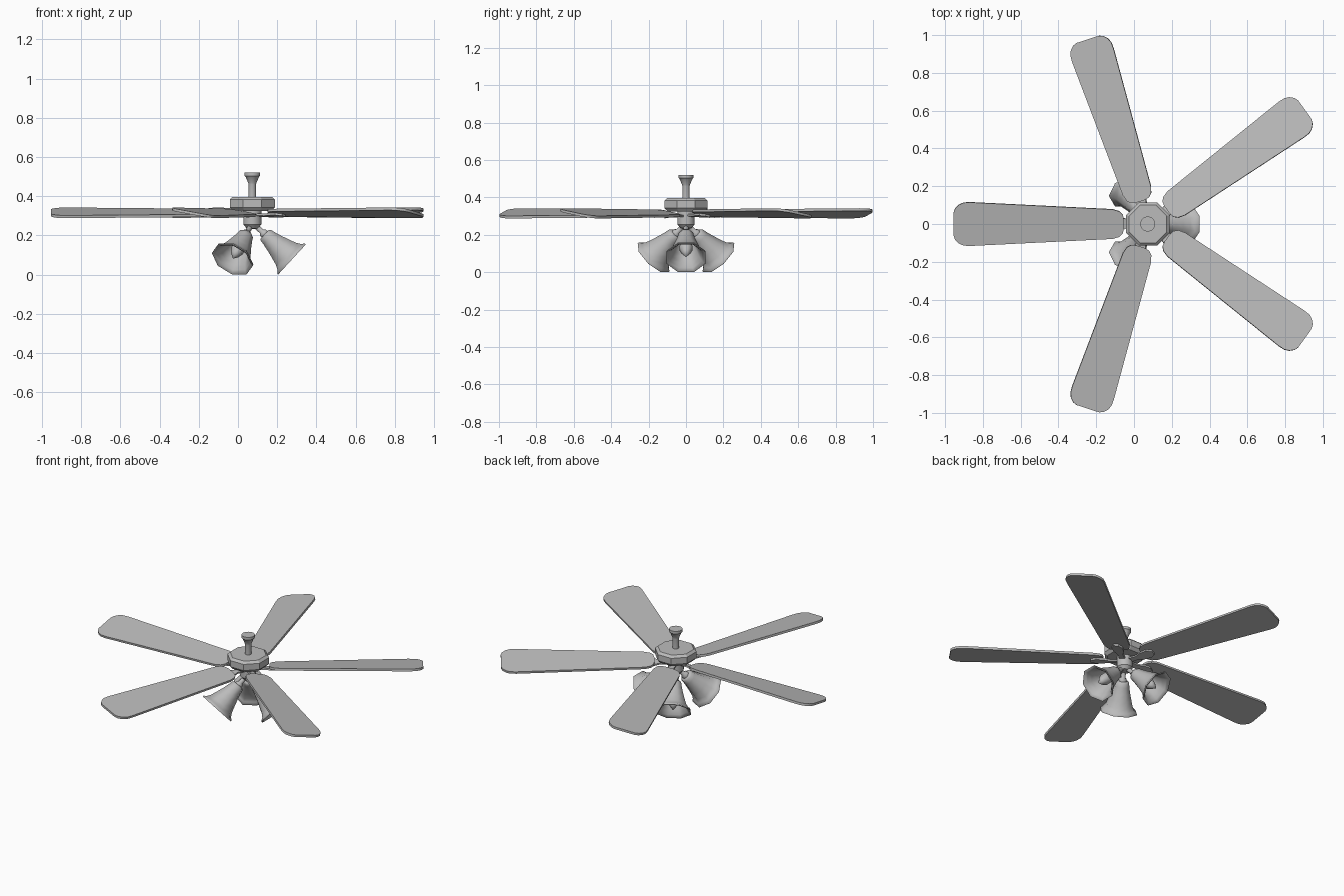
import bpy, bmesh, math
from mathutils import Matrix, Vector

if "Cube" in bpy.data.objects:
    bpy.data.objects.remove(bpy.data.objects["Cube"])

CX = 0.073                      # fan axis position on x
grey = bpy.data.materials.new("light_grey")
grey.diffuse_color = (0.5, 0.5, 0.5, 1)
grey.use_nodes = True
grey.node_tree.nodes["Principled BSDF"].inputs["Base Color"].default_value = grey.diffuse_color


def finish(name, bm, matrix, angle):
    bmesh.ops.remove_doubles(bm, verts=bm.verts, dist=1e-6)
    bmesh.ops.recalc_face_normals(bm, faces=bm.faces)
    me = bpy.data.meshes.new(name)
    bm.to_mesh(me)
    bm.free()
    me.materials.append(grey)
    if angle:
        me.shade_smooth()
        me.set_sharp_from_angle(angle=math.radians(angle))
    ob = bpy.data.objects.new(name, me)
    ob.matrix_world = matrix
    bpy.context.collection.objects.link(ob)
    return ob


def lathe(name, profile, sides, matrix, angle=40):
    """Revolve (flat radius, height) points round local z, flats facing x and y."""
    bm = bmesh.new()
    k = 1 / math.cos(math.pi / sides)
    rings = []
    for r, z in profile:
        if r == 0:
            rings.append([bm.verts.new((0, 0, z))] * sides)
        else:
            rings.append([bm.verts.new((r * k * math.cos((i + .5) * math.tau / sides),
                                        r * k * math.sin((i + .5) * math.tau / sides), z))
                          for i in range(sides)])
    for a, b in zip(rings, rings[1:]):
        for i in range(sides):
            j = (i + 1) % sides
            bm.faces.new(list(dict.fromkeys((a[i], a[j], b[j], b[i]))))
    return finish(name, bm, matrix, angle)


def plate(name, half, z0, z1, matrix):
    """Extrude an outline mirrored about local x."""
    outline = half + [(x, -y) for x, y in reversed(half)]
    bm = bmesh.new()
    face = bm.faces.new([bm.verts.new((x, y, z0)) for x, y in outline])
    new = bmesh.ops.extrude_face_region(bm, geom=[face])["geom"]
    bmesh.ops.translate(bm, vec=(0, 0, z1 - z0),
                        verts=[v for v in new if isinstance(v, bmesh.types.BMVert)])
    return finish(name, bm, matrix, 35)


axis = Matrix.Translation((CX, 0, 0))

# Centre column: canopy and rod, octagonal motor housing, hub
lathe("canopy_and_rod", [(0, .52), (.039, .52), (.039, .503), (.034, .498), (.021, .468),
                         (.019, .46), (.019, .39), (0, .39)], 16, axis)
lathe("motor_housing", [(0, .397), (.1, .397), (.115, .383), (.115, .343),
                        (.098, .324), (0, .324)], 8, axis, 0)
lathe("hub", [(0, .33), (.046, .33), (.046, .256), (.038, .247), (.03, .236), (0, .232)], 12, axis)

# Five pitched blades with brackets underneath
blade = [(.126, .022), (.132, .05), (.15, .068), (.185, .079), (.94, .117),
         (.975, .115), (1.0, .104), (1.02, .084), (1.028, .062)]
bracket = [(.03, .018), (.09, .016), (.125, .03), (.17, .034), (.2, .015)]
for n in range(5):
    m = (Matrix.Translation((CX, 0, .315)) @ Matrix.Rotation(math.radians(36 + 72 * n), 4, 'Z')
         @ Matrix.Rotation(math.radians(-10), 4, 'X'))
    plate(f"blade_{n + 1}", blade, -.007, .007, m)
    plate(f"blade_bracket_{n + 1}", bracket, -.018, -.007, m)

# Three bell shades on arms, each with a pointed bulb
shade = [(0, .0), (.03, .0), (.038, .008), (.042, .03), (.052, .07), (.064, .11), (.077, .15),
         (.09, .172), (.104, .183), (.104, .19), (.097, .19), (.085, .176), (.071, .15),
         (.058, .11), (.046, .07), (.036, .03), (0, .02)]
bulb = [(0, .02), (.018, .022), (.02, .06), (.033, .1), (.034, .118), (.022, .15), (0, .184)]
arm = [(0, -.07), (.013, -.07), (.013, -.02), (.022, -.012), (.022, .004), (0, .004)]
for n in range(3):
    m = (axis @ Matrix.Rotation(math.radians(120 * n), 4, 'Z')
         @ Matrix.Translation((.063, 0, .206))
         @ Matrix.Rotation(math.radians(132.6), 4, 'Y'))
    lathe(f"lamp_shade_{n + 1}", shade, 8, m, 60)
    lathe(f"bulb_{n + 1}", bulb, 8, m, 50)
    lathe(f"lamp_arm_{n + 1}", arm, 8, m, 50)
